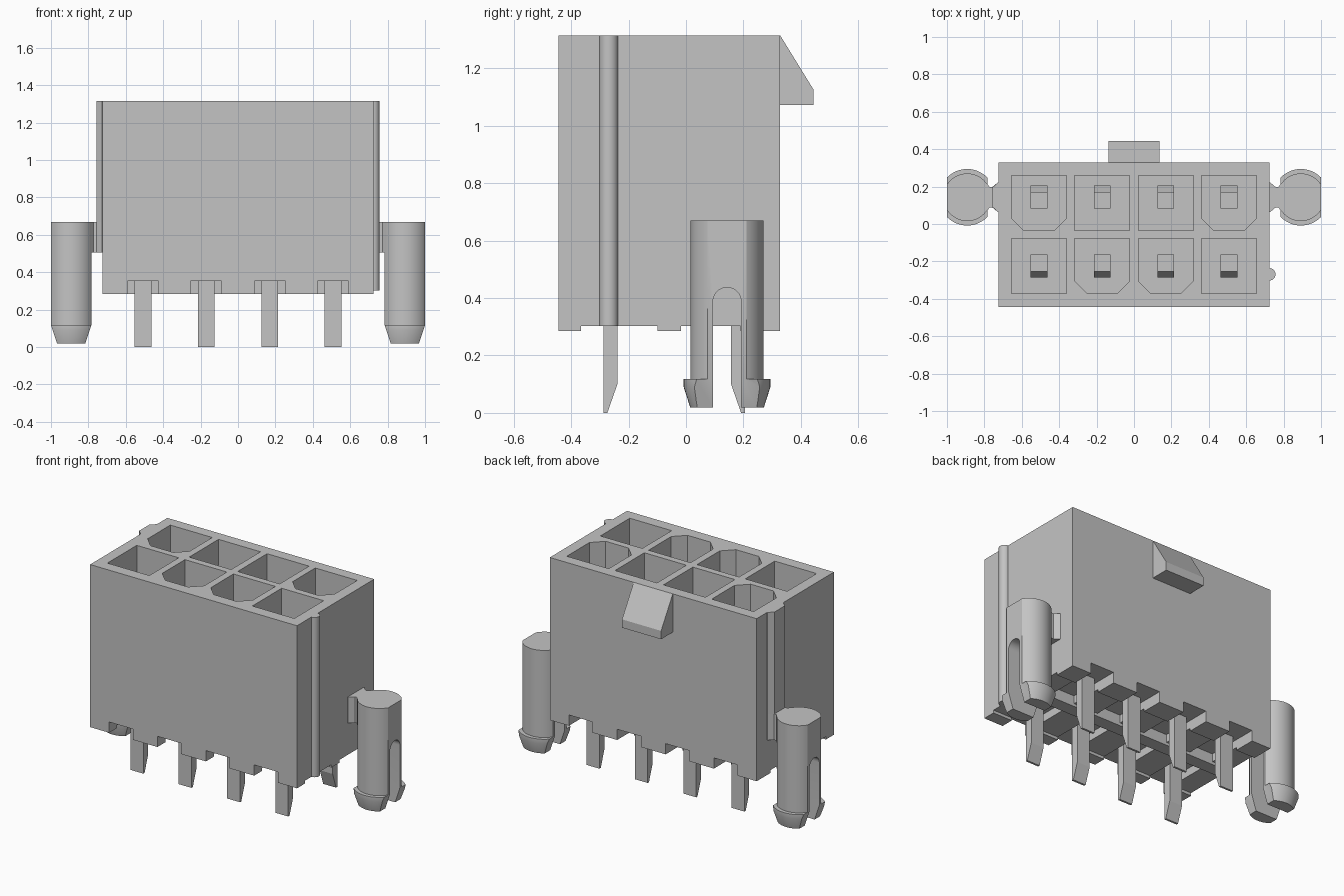
import bpy, bmesh, math
from mathutils import Vector

cube = bpy.data.objects.get("Cube")
if cube:
    bpy.data.objects.remove(cube, do_unlink=True)

grey = bpy.data.materials.new("light grey plastic")
grey.use_nodes = True
COLOUR = (0.55, 0.55, 0.55, 1)
grey.diffuse_color = COLOUR
grey.node_tree.nodes["Principled BSDF"].inputs["Base Color"].default_value = COLOUR


def add_object(name, bm):
    bmesh.ops.recalc_face_normals(bm, faces=bm.faces)
    mesh = bpy.data.meshes.new(name)
    bm.to_mesh(mesh)
    bm.free()
    mesh.materials.append(grey)
    obj = bpy.data.objects.new(name, mesh)
    bpy.context.collection.objects.link(obj)
    return obj


def prism(name, points, axis, lo, hi):
    """Extrude a 2D outline along an axis; the outline uses the other two axes in order."""
    def place(p, w):
        c = list(p)
        c.insert("xyz".index(axis), w)
        return Vector(c)
    bm = bmesh.new()
    face = bm.faces.new([bm.verts.new(place(p, lo)) for p in points])
    top = bmesh.ops.extrude_face_region(bm, geom=[face])["geom"]
    shift = place((0, 0), hi - lo)
    bmesh.ops.translate(bm, vec=shift, verts=[v for v in top if isinstance(v, bmesh.types.BMVert)])
    return add_object(name, bm)


def box(name, x0, x1, y0, y1, z0, z1):
    return prism(name, [(x0, y0), (x1, y0), (x1, y1), (x0, y1)], "z", z0, z1)


def lathe(name, profile, cx, cy, steps=48):
    """Closed solid of revolution around a vertical axis."""
    bm = bmesh.new()
    rings = [[bm.verts.new((cx + r * math.cos(2 * math.pi * i / steps),
                            cy + r * math.sin(2 * math.pi * i / steps), z))
              for i in range(steps)] for r, z in profile]
    for a, b in zip(rings, rings[1:]):
        for i in range(steps):
            j = (i + 1) % steps
            bm.faces.new((a[i], a[j], b[j], b[i]))
    bm.faces.new(rings[0])
    bm.faces.new(rings[-1])
    return add_object(name, bm)


def carve(obj, cutters, operation="DIFFERENCE"):
    """Apply booleans, then discard the cutters."""
    for c in cutters:
        c.hide_render = True
        m = obj.modifiers.new("cut", "BOOLEAN")
        m.operation, m.object, m.solver = operation, c, "EXACT"
    bpy.context.view_layer.update()
    graph = bpy.context.evaluated_depsgraph_get()
    mesh = bpy.data.meshes.new_from_object(obj.evaluated_get(graph))
    obj.modifiers.clear()
    obj.data = mesh
    for c in cutters:
        bpy.data.objects.remove(c, do_unlink=True)


def smooth(obj):
    bpy.ops.object.select_all(action="DESELECT")
    obj.select_set(True)
    bpy.context.view_layer.objects.active = obj
    bpy.ops.object.shade_smooth_by_angle(angle=math.radians(25))


COLUMNS = (-0.508, -0.17, 0.17, 0.508)
BACK, FRONT = 0.328, -0.445
BOTTOM, TOP = 0.285, 1.315

# Housing with two rows of pockets, keyed by chamfered corners
housing = box("housing", -0.725, 0.725, FRONT, BACK, BOTTOM, TOP)
cutters = []
for row, yc in enumerate((-0.225, 0.111)):
    for col, xc in enumerate(COLUMNS):
        h = 0.147
        keyed = (col in (1, 2)) == (row == 0)
        k = 0.067
        if keyed:
            low = [(xc - h, yc - h + k), (xc - h + k, yc - h), (xc + h - k, yc - h), (xc + h, yc - h + k)]
        else:
            low = [(xc - h, yc - h), (xc + h, yc - h)]
        cutters.append(prism("pocket_cutter", low + [(xc + h, yc + h), (xc - h, yc + h)], "z", 0.5, 1.4))

# Underside: shallow grooves between the ribs and a notch around each pin
for y0, y1 in ((-0.365, -0.1), (-0.018, 0.19)):
    cutters.append(box("groove_cutter", -0.8, 0.8, y0, y1, 0.2, 0.303))
for xc in COLUMNS:
    for y0, y1 in ((-0.5, -0.1), (-0.018, 0.4)):
        cutters.append(box("notch_cutter", xc - 0.083, xc + 0.083, y0, y1, 0.2, 0.353))
carve(housing, cutters)

# Latch ramp on the back
prism("latch_ramp", [(BACK - 0.01, TOP), (BACK, TOP), (0.445, 1.125), (0.445, 1.072), (BACK - 0.01, 1.072)],
      "x", -0.137, 0.137)

# Bent contact pins
for side, yc, row in ((-1, -0.209, "front"), (1, 0.127, "back")):
    outline = [(-0.045, 1.0), (0.045, 1.0), (0.045, 0.62), (0.078, 0.55), (0.078, 0),
               (0.065, 0), (0.03, 0.1), (0.03, 0.5), (-0.045, 0.6)]
    for i, xc in enumerate(COLUMNS):
        prism(f"{row}_pin_{i + 1}", [(yc + side * o, z) for o, z in outline],
              "x", xc - 0.045, xc + 0.045)

# Round rib on one end, tapered rib on the other
smooth(lathe("round_rib", [(0.033, 0.303), (0.033, TOP)], 0.724, -0.269, 32))
PEG_Y = 0.143
prism("tapered_rib", [(-0.72, PEG_Y - 0.08), (-0.727, PEG_Y - 0.08), (-0.757, PEG_Y - 0.052),
                      (-0.757, PEG_Y + 0.052), (-0.727, PEG_Y + 0.08), (-0.72, PEG_Y + 0.08)],
      "z", 0.505, TOP)

# Split mounting pegs with their necks
for side, name in ((1, "left"), (-1, "right")):
    cx = side * 0.892
    peg = lathe(f"{name}_peg", [(0.128, 0.018), (0.151, 0.09), (0.151, 0.118),
                                (0.1275, 0.118), (0.1275, 0.67)], cx, PEG_Y)
    sides = [(0.075, 0.0), (0.075, 0.018), (0.108, 0.118), (0.108, 0.8)]
    outline = [(cx + w, z) for w, z in sides] + [(cx - w, z) for w, z in reversed(sides)]
    carve(peg, [prism("peg_flats", outline, "y", -0.2, 0.5)], "INTERSECT")
    arch = [(PEG_Y + 0.049 * math.cos(math.pi * i / 16), 0.388 + 0.049 * math.sin(math.pi * i / 16))
            for i in range(17)]
    carve(peg, [prism("slot_cutter", [(PEG_Y + 0.049, -0.1)] + arch + [(PEG_Y - 0.049, -0.1)],
                      "x", cx - 0.2, cx + 0.2)])
    smooth(peg)
    half = [(0.72, 0.08), (0.727, 0.08), (0.757, 0.055), (0.772, 0.055), (0.787, 0.075)]
    neck = [(side * x, PEG_Y + w) for x, w in half] + [(side * x, PEG_Y - w) for x, w in reversed(half)]
    prism(f"{name}_peg_neck", neck, "z", 0.505, 0.67)
